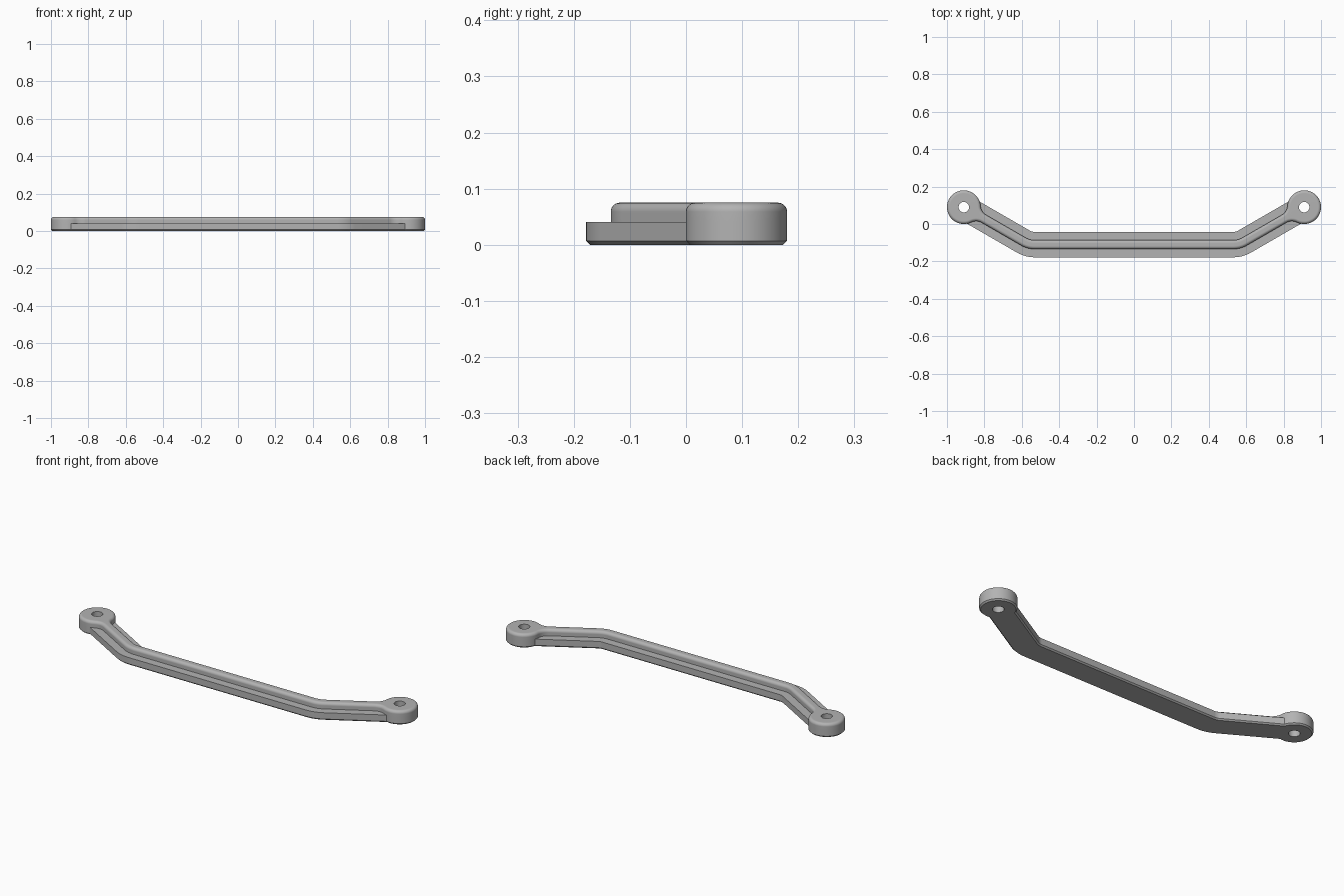
import bpy
import bmesh
from math import sin, cos, tan, asin, sqrt, pi, radians

cube = bpy.data.objects.get("Cube")
if cube:
    bpy.data.objects.remove(cube)

# Main dimensions
BOSS_X, BOSS_Y, BOSS_R, HOLE_R = 0.91, 0.09, 0.09, 0.028
ARM = radians(30)
BAR_Y, BEND_R = -0.11, 0.12
BASE_HALF, BASE_FILLET = 0.068, 0.001
RIB_HALF, RIB_FILLET = 0.024, 0.06
BASE_TOP, HEIGHT = 0.041, 0.075
CHAMFER, ROUND = 0.007, 0.016
SPLIT = asin((BASE_HALF + BASE_FILLET) / (BOSS_R + BASE_FILLET))


def steps(a, b, n):
    return [a + (b - a) * i / n for i in range(n + 1)]


def side_points(half, fillet, inset, side):
    """One edge of the right arm: bend, fillet into the boss, boss flank."""
    h, r, f = half - inset, BOSS_R - inset, fillet + inset
    bend_x = BOSS_X - (BOSS_Y - BAR_Y) / tan(ARM)
    cx, cy = bend_x - BEND_R * tan(ARM / 2), BAR_Y + BEND_R
    radius = BEND_R - side * h
    pts = [(cx + radius * sin(a), cy - radius * cos(a)) for a in steps(0, ARM, 10)]

    # Local frame: t along the arm, s across it, origin at the boss centre
    contact = asin((h + f) / (r + f))
    t0 = -sqrt((r + f) ** 2 - (h + f) ** 2)
    local = [(t0 + f * sin(a), h + f - f * cos(a))
             for a in steps(0, pi / 2 - contact, 10)]
    local += [(-r * cos(a), r * sin(a)) for a in steps(contact, SPLIT, 6)[1:]]
    for t, s in local:
        s *= side
        pts.append((BOSS_X + t * cos(ARM) - s * sin(ARM),
                    BOSS_Y + t * sin(ARM) + s * cos(ARM)))
    return pts


def outline(half, fillet, inset):
    """Whole plan outline: right half, then its mirror image."""
    r = BOSS_R - inset
    arc = [(BOSS_X + r * cos(a + ARM), BOSS_Y + r * sin(a + ARM))
           for a in steps(pi - SPLIT, SPLIT - pi, 48)[1:-1]]
    right = (side_points(half, fillet, inset, 1) + arc
             + side_points(half, fillet, inset, -1)[::-1])
    return right + [(-x, y) for x, y in reversed(right)]


def ring(bm, pts, z):
    return [bm.verts.new((x, y, z)) for x, y in pts]


def bridge(bm, a, b):
    for i in range(len(a)):
        j = (i + 1) % len(a)
        bm.faces.new((a[i], a[j], b[j], b[i]))


bm = bmesh.new()

# Chamfered wide base, then the narrow rib with rounded top edges
layers = [ring(bm, outline(BASE_HALF, BASE_FILLET, d), z)
          for d, z in ((CHAMFER, 0), (0, CHAMFER), (0, BASE_TOP))]
layers.append(ring(bm, outline(RIB_HALF, RIB_FILLET, 0), BASE_TOP))
for a in steps(0, pi / 2, 7):
    layers.append(ring(bm, outline(RIB_HALF, RIB_FILLET, ROUND * (1 - cos(a))),
                       HEIGHT - ROUND + ROUND * sin(a)))
for low, high in zip(layers, layers[1:]):
    bridge(bm, low, high)

# Through holes in both bosses
bottom, top = [layers[0]], [layers[-1]]
for sx in (-1, 1):
    circle = [(sx * BOSS_X + HOLE_R * cos(a), BOSS_Y + HOLE_R * sin(a))
              for a in steps(0, 2 * pi, 40)[:-1]]
    low, high = ring(bm, circle, 0), ring(bm, circle, HEIGHT)
    bridge(bm, low, high)
    bottom.append(low)
    top.append(high)

# Merge coincident points, then cap top and bottom around the holes
bmesh.ops.remove_doubles(bm, verts=bm.verts[:], dist=0.00001)
bmesh.ops.dissolve_degenerate(bm, edges=bm.edges[:], dist=0.000001)
for z in (0, HEIGHT):
    rim = [e for e in bm.edges if e.is_boundary
           and all(abs(v.co.z - z) < 0.0001 for v in e.verts)]
    bmesh.ops.triangle_fill(bm, edges=rim, use_beauty=True)
bmesh.ops.recalc_face_normals(bm, faces=bm.faces[:])

mesh = bpy.data.meshes.new("ribbed_handle")
bm.to_mesh(mesh)
bm.free()
handle = bpy.data.objects.new("ribbed_handle", mesh)
bpy.context.collection.objects.link(handle)

# Single grey material
grey = bpy.data.materials.new("plain_grey")
grey.use_nodes = True
color = (0.45, 0.45, 0.45, 1)
grey.diffuse_color = color
grey.node_tree.nodes["Principled BSDF"].inputs["Base Color"].default_value = color
mesh.materials.append(grey)

# Smooth curves with crisp edges
bpy.ops.object.select_all(action='DESELECT')
handle.select_set(True)
bpy.context.view_layer.objects.active = handle
bpy.ops.object.shade_smooth_by_angle(angle=radians(30))
weighted = handle.modifiers.new("flat_caps", 'WEIGHTED_NORMAL')
weighted.keep_sharp = True
